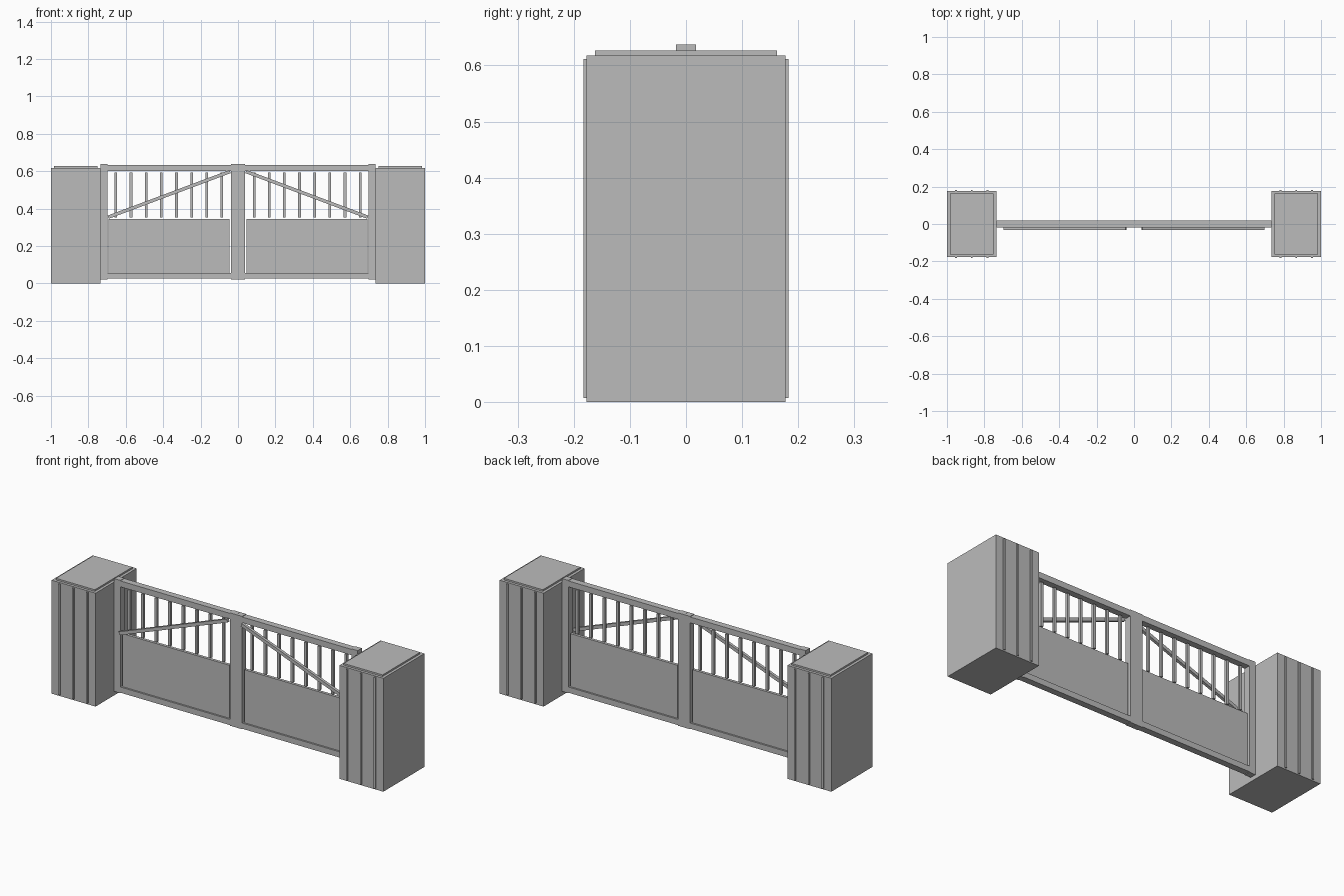
import bpy
import math

cube = bpy.data.objects.get("Cube")
if cube:
    bpy.data.objects.remove(cube, do_unlink=True)

# One plain grey for everything
grey = bpy.data.materials.new("plain_grey")
grey.use_nodes = True
grey.diffuse_color = (0.5, 0.5, 0.5, 1)
grey.node_tree.nodes["Principled BSDF"].inputs["Base Color"].default_value = (0.5, 0.5, 0.5, 1)


def box(name, x, y, z):
    """Box between the given (low, high) ranges."""
    bpy.ops.mesh.primitive_cube_add(size=1, location=[sum(r) / 2 for r in (x, y, z)])
    obj = bpy.context.object
    obj.name = name
    obj.scale = [r[1] - r[0] for r in (x, y, z)]
    bpy.ops.object.transform_apply(location=False, rotation=False, scale=True)
    obj.data.materials.append(grey)
    return obj


def pair(name, x, y, z):
    """Matching boxes on both sides; x is given for the left (+x) side."""
    box("left_" + name, x, y, z)
    box("right_" + name, (-x[1], -x[0]), y, z)


# Pillars with caps
pair("pillar", (0.735, 1.0), (-0.177, 0.177), (0, 0.618))
pair("pillar_cap", (0.75, 0.985), (-0.162, 0.162), (0.618, 0.627))

# Thin vertical strips on pillar fronts and backs
for i in range(3):
    cx = 0.8675 + (i - 1) * 0.084
    for face, y in (("front", (-0.183, -0.176)), ("back", (0.176, 0.183))):
        pair(f"pillar_{face}_strip_{i + 1}", (cx - 0.005, cx + 0.005), y, (0.007, 0.612))

# Gate frames
depth = (-0.0175, 0.0175)
pair("outer_post", (0.697, 0.734), depth, (0.022, 0.637))
pair("inner_post", (0.0005, 0.037), depth, (0.022, 0.637))
pair("top_rail", (0.036, 0.698), depth, (0.602, 0.634))
pair("bottom_rail", (0.036, 0.698), depth, (0.025, 0.056))

# Solid lower panels
pair("lower_panel", (0.045, 0.692), (-0.008, 0.008), (0.05, 0.345))

# Upright bars above the panels
for i in range(8):
    cx = 0.086 + i * 0.081
    pair(f"bar_{i + 1}", (cx - 0.007, cx + 0.007), (-0.007, 0.007), (0.352, 0.592))

# Diagonal braces on the front
x0, z0, x1, z1 = 0.042, 0.598, 0.694, 0.354
half = math.hypot(x1 - x0, z1 - z0) / 2
angle = math.atan2(z0 - z1, x1 - x0)
for side, s in (("left", 1), ("right", -1)):
    brace = box(side + "_brace", (-half, half), (-0.033, -0.0175), (-0.009, 0.009))
    brace.location.x = s * (x0 + x1) / 2
    brace.location.z = (z0 + z1) / 2
    brace.rotation_euler.y = s * angle
